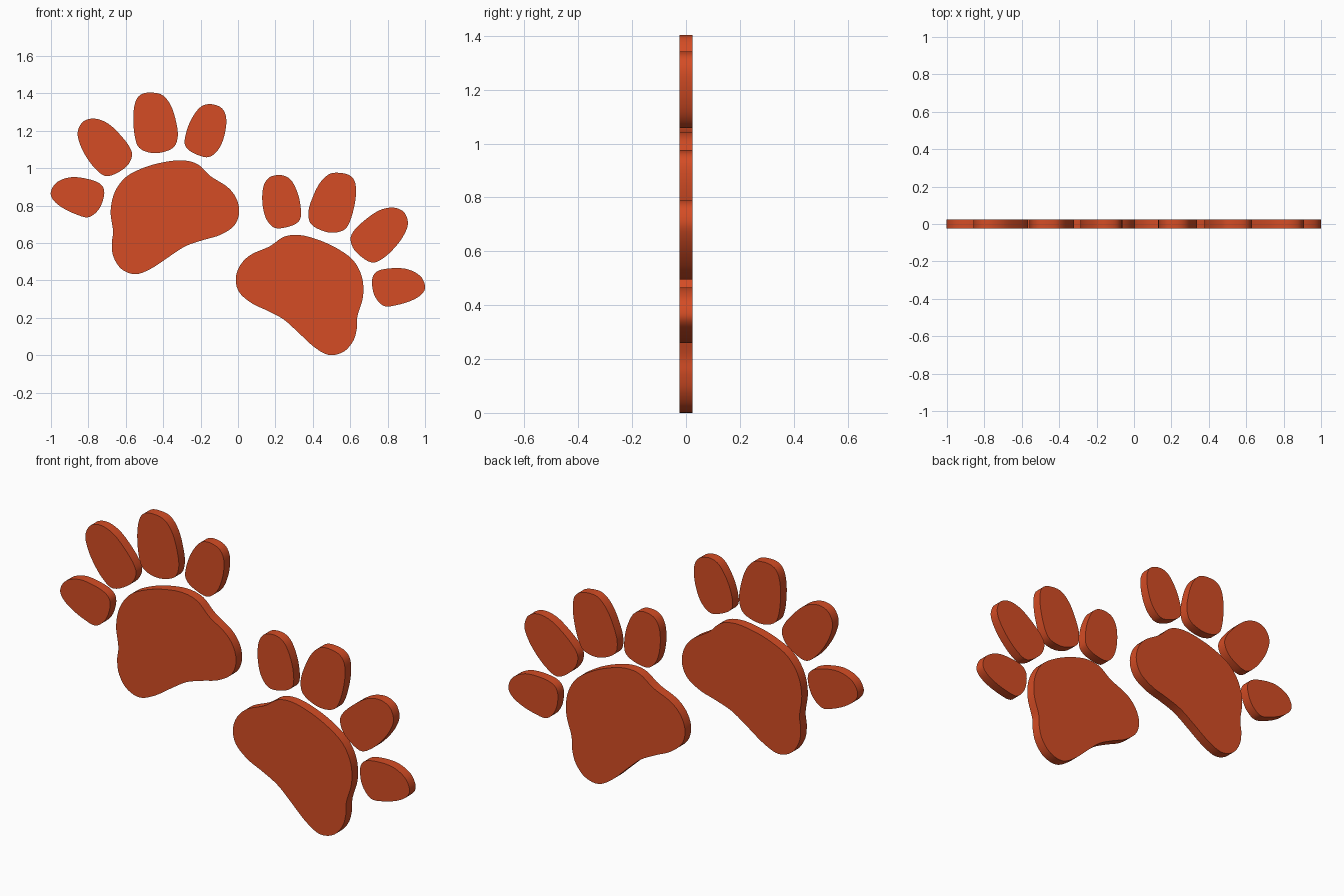
import bpy, bmesh, math

if "Cube" in bpy.data.objects:
    bpy.data.objects.remove(bpy.data.objects["Cube"])

HALF = 0.025   # half thickness of the plates
STEPS = 5      # curve subdivisions between outline points

rust = bpy.data.materials.new("rust_orange")
rust.diffuse_color = (0.66, 0.073, 0.018, 1)
rust.use_nodes = True
rust.node_tree.nodes["Principled BSDF"].inputs["Base Color"].default_value = rust.diffuse_color


def smooth_outline(pts):
    """Closed Catmull-Rom curve through the points."""
    n, out = len(pts), []
    for i in range(n):
        a, b, c, d = (pts[(i + k) % n] for k in (-1, 0, 1, 2))
        for s in range(STEPS):
            t = s / STEPS
            out.append(tuple(
                0.5 * (2 * q + (r - p) * t + (2 * p - 5 * q + 4 * r - w) * t * t
                       + (3 * q - p - 3 * r + w) * t ** 3)
                for p, q, r, w in zip(a, b, c, d)))
    return out


def to_right(p):
    """Mirror a left-paw point, then turn and lower it onto the right paw."""
    ang = math.radians(-9)
    x, z = -p[0] - 0.858, p[1] - 0.845
    return (0.855 + x * math.cos(ang) - z * math.sin(ang),
            0.360 + x * math.sin(ang) + z * math.cos(ang))


def plate(name, outline):
    bm = bmesh.new()
    face = bm.faces.new([bm.verts.new((x, -HALF, z)) for x, z in outline])
    new = bmesh.ops.extrude_face_region(bm, geom=[face])["geom"]
    verts = [g for g in new if isinstance(g, bmesh.types.BMVert)]
    bmesh.ops.translate(bm, verts=verts, vec=(0, 2 * HALF, 0))
    bmesh.ops.recalc_face_normals(bm, faces=bm.faces)
    for f in bm.faces:
        f.smooth = len(f.verts) == 4          # smooth rim, flat caps
    for e in bm.edges:
        if len(e.link_faces) == 2 and e.calc_face_angle() > math.radians(40):
            e.smooth = False
    me = bpy.data.meshes.new(name)
    bm.to_mesh(me)
    bm.free()
    me.materials.append(rust)
    bpy.context.collection.objects.link(bpy.data.objects.new(name, me))


def both_paws(name, pts):
    outline = smooth_outline(pts)
    plate("left_" + name, outline)
    plate("right_" + name, [to_right(p) for p in outline])


# Main pad
both_paws("pad", [
    (-.301, 1.042), (-.216, 1.021), (-.146, .957), (-.055, .898), (-.007, .834),
    (.006, .759), (-.023, .69), (-.098, .642), (-.189, .615), (-.28, .583),
    (-.365, .529), (-.461, .465), (-.547, .433), (-.622, .46), (-.665, .524),
    (-.675, .594), (-.668, .663), (-.681, .77), (-.659, .872), (-.6, .952),
    (-.51, 1.0), (-.408, 1.03)])

# Four toes, from the outside inwards
both_paws("outer_toe", [
    (-.889, .952), (-.798, .941), (-.734, .914), (-.715, .866), (-.74, .786),
    (-.798, .738), (-.868, .754), (-.943, .791), (-.991, .834), (-1, .877),
    (-.965, .927)])
both_paws("second_toe", [
    (-.766, 1.265), (-.697, 1.24), (-.633, 1.182), (-.579, 1.112), (-.568, 1.059),
    (-.606, 1.0), (-.697, .957), (-.761, .995), (-.82, 1.075), (-.852, 1.15),
    (-.855, 1.203), (-.825, 1.251)])
both_paws("third_toe", [
    (-.461, 1.404), (-.403, 1.39), (-.36, 1.337), (-.333, 1.257), (-.322, 1.171),
    (-.349, 1.107), (-.44, 1.08), (-.52, 1.102), (-.55, 1.16), (-.56, 1.273),
    (-.547, 1.358), (-.515, 1.396)])
both_paws("inner_toe", [
    (-.141, 1.342), (-.087, 1.321), (-.063, 1.267), (-.071, 1.182), (-.103, 1.102),
    (-.157, 1.059), (-.226, 1.075), (-.274, 1.107), (-.285, 1.15), (-.264, 1.23),
    (-.226, 1.299), (-.189, 1.334)])
